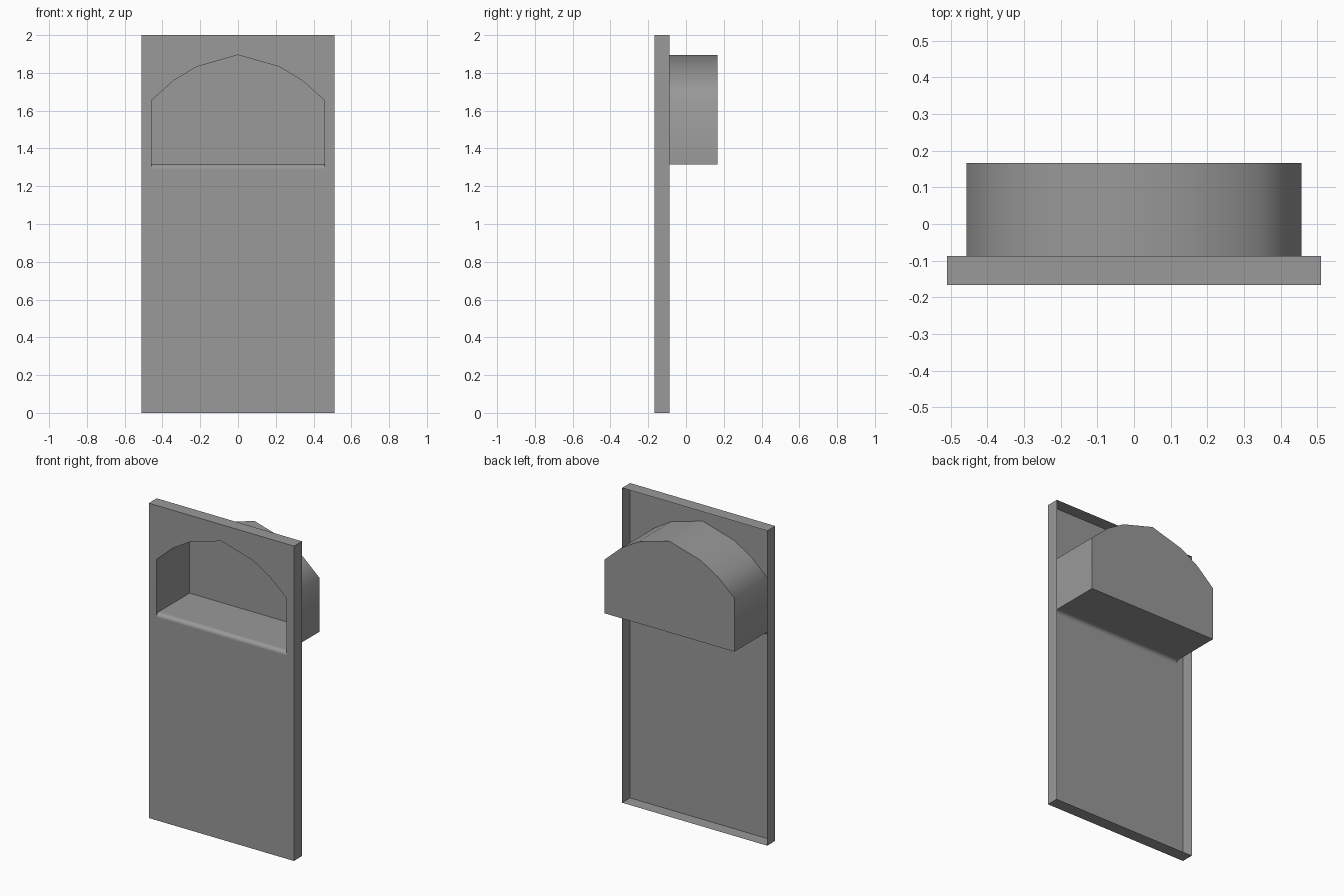
import bpy, bmesh
from math import sin, cos, pi, radians

if "Cube" in bpy.data.objects:
    bpy.data.objects.remove(bpy.data.objects["Cube"])

W, H = 0.51, 2.0                     # panel half width, height
YF, YR, YB = -0.167, -0.087, 0.167   # front sheet, rim end, pocket back
PX, FLOOR, R = 0.457, 1.315, 0.025   # pocket half width, floor, lip radius
LIP = FLOOR - R

bm = bmesh.new()


def face(points):
    return bm.faces.new([bm.verts.new(p) for p in points])


def strip(a, b):
    for i in range(len(a) - 1):
        face([a[i], a[i + 1], b[i + 1], b[i]])


# Arch of the pocket, right to left
half = [(PX, 1.655), (0.34, 1.760), (0.22, 1.832)]
arch = half + [(0, 1.895)] + [(-x, z) for x, z in reversed(half)]


def arch_at(y):
    return [(x, y, z) for x, z in arch]


# Front sheet: lower part, and upper part around the opening
face([(-W, YF, 0), (W, YF, 0), (W, YF, LIP), (PX, YF, LIP),
      (-PX, YF, LIP), (-W, YF, LIP)])
face([(W, YF, LIP), (W, YF, H), (-W, YF, H), (-W, YF, LIP), (-PX, YF, LIP)]
     + arch_at(YF)[::-1] + [(PX, YF, LIP)])


# Rim folded back around the sheet, open behind
def rim(y):
    return [(-W, y, 0), (W, y, 0), (W, y, LIP), (W, y, H),
            (-W, y, H), (-W, y, LIP), (-W, y, 0)]


strip(rim(YF), rim(YR))

# Pocket: arched roof and back wall
strip(arch_at(YF), arch_at(YB))
face(arch_at(YB) + [(-PX, YB, FLOOR), (PX, YB, FLOOR)])

# Pocket floor with rounded front lip, and side walls following it
N = 5
lip = [(YF + R - R * sin(pi / 2 * i / N), LIP + R * cos(pi / 2 * i / N))
       for i in range(N + 1)]
floor = [(YB, FLOOR)] + lip
strip([(-PX, y, z) for y, z in floor], [(PX, y, z) for y, z in floor])
for x in (-PX, PX):
    face([(x, YF, 1.655), (x, YB, 1.655)] + [(x, y, z) for y, z in floor])

# Join the sheet and point its outer side to the front
bmesh.ops.remove_doubles(bm, verts=bm.verts[:], dist=1e-4)
bmesh.ops.recalc_face_normals(bm, faces=bm.faces[:])
bm.normal_update()
sheet = max((f for f in bm.faces if abs(f.normal.y) > 0.99), key=lambda f: f.calc_area())
if sheet.normal.y > 0:
    bmesh.ops.reverse_faces(bm, faces=bm.faces[:])

mesh = bpy.data.meshes.new("recessed_panel")
bm.to_mesh(mesh)
bm.free()
obj = bpy.data.objects.new("recessed_panel", mesh)
bpy.context.collection.objects.link(obj)
bpy.context.view_layer.objects.active = obj
obj.select_set(True)
bpy.ops.object.shade_smooth_by_angle(angle=radians(60))

# Keep the big flat sheet flat next to the rounded lip
flat = obj.modifiers.new("flat_faces", 'WEIGHTED_NORMAL')
flat.keep_sharp = True

# Dark grey
grey = bpy.data.materials.new("dark_grey")
grey.diffuse_color = (0.32, 0.32, 0.32, 1)
grey.use_nodes = True
grey.node_tree.nodes["Principled BSDF"].inputs["Base Color"].default_value = grey.diffuse_color
mesh.materials.append(grey)
